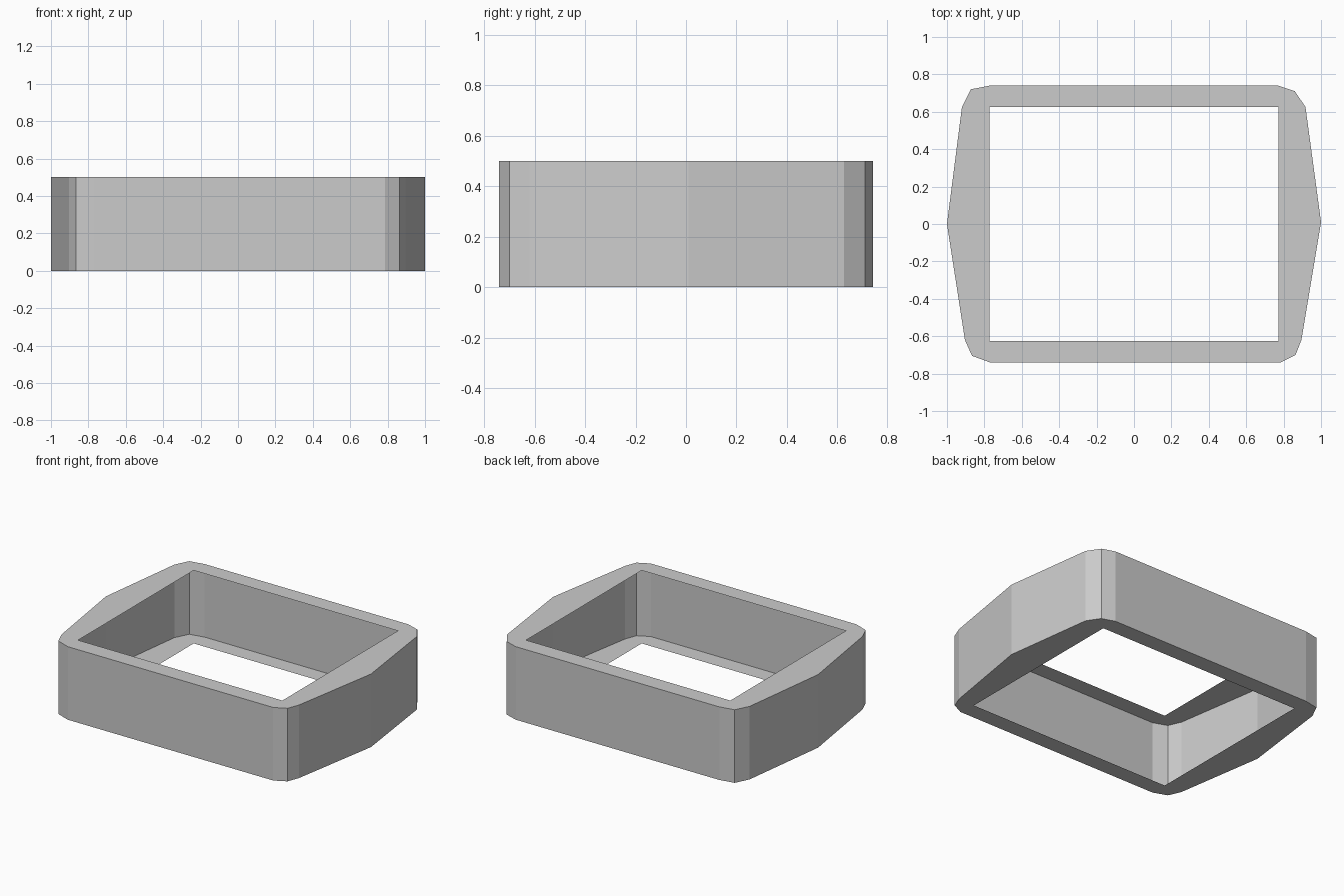
import bpy
import bmesh

cube = bpy.data.objects.get("Cube")
if cube:
    bpy.data.objects.remove(cube, do_unlink=True)

HEIGHT = 0.5
HOLE_X, HOLE_Y = 0.773, 0.625

# Outer outline, counter-clockwise from the left-hand point
OUTLINE = [
    (-1, 0), (-0.904, -0.62), (-0.866, -0.705), (-0.77, -0.74),
    (0.785, -0.74), (0.864, -0.70), (0.895, -0.62),
    (1, 0.01), (0.917, 0.625), (0.86, 0.71), (0.77, 0.74),
    (-0.77, 0.74), (-0.873, 0.72), (-0.92, 0.625),
]

# Plain grey
grey = bpy.data.materials.new("light_grey")
grey.use_nodes = True
grey.diffuse_color = (0.6, 0.6, 0.6, 1)
grey.node_tree.nodes["Principled BSDF"].inputs["Base Color"].default_value = (0.6, 0.6, 0.6, 1)


def make_object(name, bm):
    mesh = bpy.data.meshes.new(name)
    bm.to_mesh(mesh)
    bm.free()
    mesh.materials.append(grey)
    obj = bpy.data.objects.new(name, mesh)
    bpy.context.collection.objects.link(obj)


def add_rim(bm, outer, z, up):
    """Flat ring between the outline and the rectangular opening."""
    corners = {(sx, sy): bm.verts.new((sx * HOLE_X, sy * HOLE_Y, z))
               for sx in (-1, 1) for sy in (-1, 1)}

    def nearest(v):
        return corners[(1 if v.co.x > 0 else -1, 1 if v.co.y >= 0 else -1)]

    for a, b in zip(outer, outer[1:] + outer[:1]):
        loop = list(dict.fromkeys([a, b, nearest(b), nearest(a)]))
        bm.faces.new(loop if up else loop[::-1])


# Hollow frame: thin outer wall with open-centred rims above and below
bm = bmesh.new()
bottom = [bm.verts.new((x, y, 0)) for x, y in OUTLINE]
top = [bm.verts.new((x, y, HEIGHT)) for x, y in OUTLINE]
for i in range(len(OUTLINE)):
    j = (i + 1) % len(OUTLINE)
    bm.faces.new((bottom[i], bottom[j], top[j], top[i]))
add_rim(bm, top, HEIGHT, True)
add_rim(bm, bottom, 0, False)
make_object("hollow_frame", bm)
